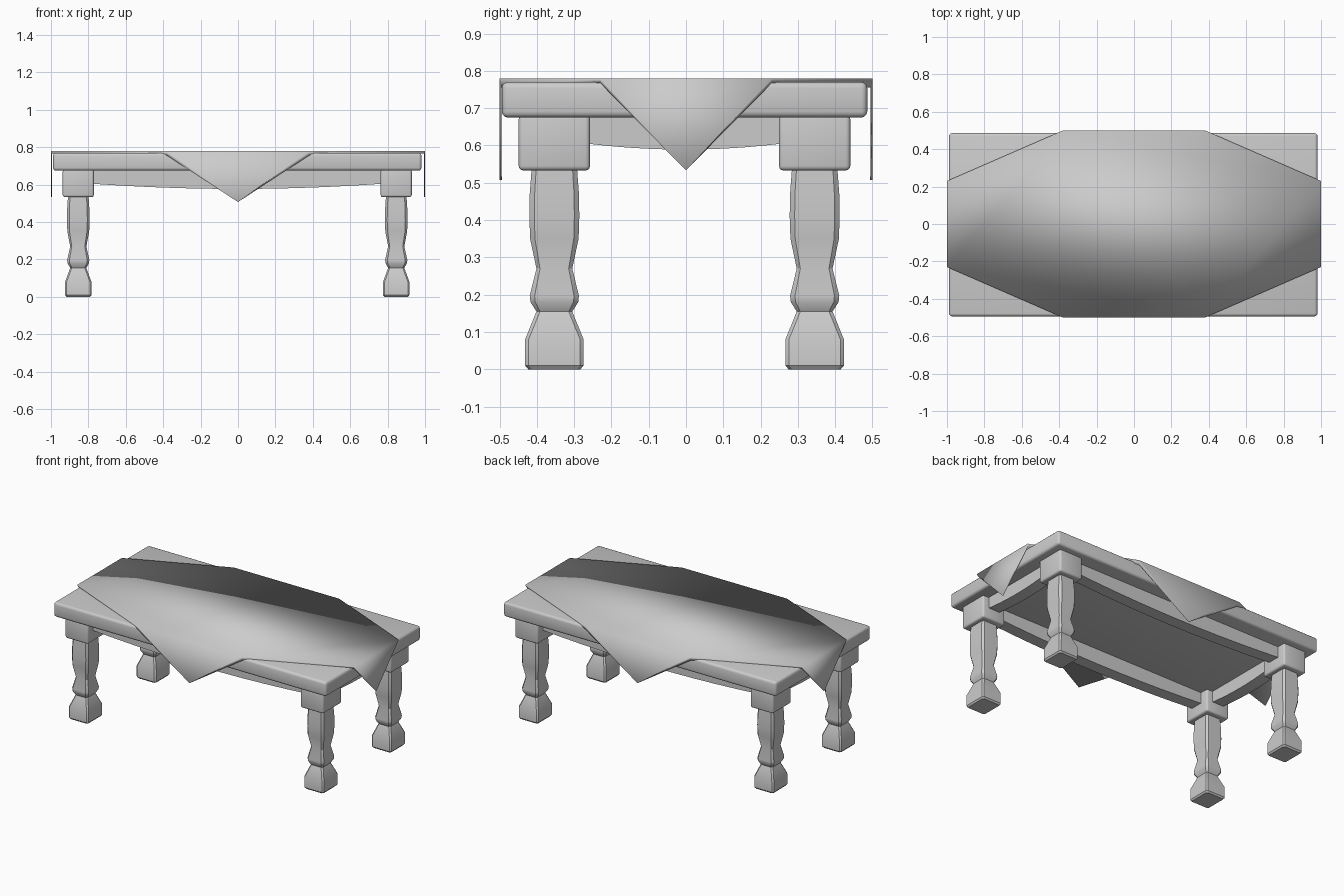
import bpy, bmesh, math

if "Cube" in bpy.data.objects:
    bpy.data.objects.remove(bpy.data.objects["Cube"])

CX, CY = -0.004, -0.004          # table is set very slightly off the cloth centre
LEG_X, LEG_Y = 0.85, 0.349


def finish(bm, name, smooth=35):
    bmesh.ops.recalc_face_normals(bm, faces=bm.faces)
    me = bpy.data.meshes.new(name)
    bm.to_mesh(me)
    bm.free()
    ob = bpy.data.objects.new(name, me)
    bpy.context.collection.objects.link(ob)
    bpy.ops.object.select_all(action='DESELECT')
    bpy.context.view_layer.objects.active = ob
    ob.select_set(True)
    bpy.ops.object.shade_smooth_by_angle(angle=math.radians(smooth))
    return ob


def box(name, centre, size, bevel):
    bm = bmesh.new()
    bmesh.ops.create_cube(bm, size=1)
    for v in bm.verts:
        v.co = [c + a * s for c, a, s in zip(centre, v.co, size)]
    bmesh.ops.bevel(bm, geom=bm.edges[:], offset=bevel, segments=3,
                    profile=0.5, affect='EDGES')
    return finish(bm, name)


def loft_leg(name, x, y):
    # z, half width, corner chamfer as a fraction of the half width
    profile = [(0, .070, .14), (.010, .0785, .12), (.08, .0785, .12),
               (.155, .048, .2), (.18, .064, .2), (.197, .066, .2),
               (.27, .048, .2), (.35, .065, .2), (.41, .067, .2),
               (.47, .066, .2), (.55, .060, .2)]
    bm = bmesh.new()
    rings = []
    for z, h, f in profile:
        k = h * (1 - f)
        pts = [(h, -k), (h, k), (k, h), (-k, h), (-h, k), (-h, -k), (-k, -h), (k, -h)]
        rings.append([bm.verts.new((x + .9 * a, y + b, z)) for a, b in pts])
    for r, s in zip(rings, rings[1:]):
        for i in range(8):
            j = (i + 1) % 8
            bm.faces.new((r[i], r[j], s[j], s[i]))
    bm.faces.new(rings[0])
    bm.faces.new(rings[-1])
    return finish(bm, name, 30)


def rail(name, half, depth, offset, along_x, thick=.08, n=10):
    # apron board whose lower edge bows downward
    bm = bmesh.new()
    rows = []
    for i in range(n + 1):
        t = -1 + 2 * i / n
        low = .605 - depth * (1 - t * t)
        row = []
        for w, z in ((-1, low), (1, low), (1, .69), (-1, .69)):
            a, b = t * half, offset + w * thick / 2
            p = (a + CX, b + CY, z) if along_x else (b + CX, a + CY, z)
            row.append(bm.verts.new(p))
        rows.append(row)
    for r, s in zip(rows, rows[1:]):
        for i in range(4):
            j = (i + 1) % 4
            bm.faces.new((r[i], r[j], s[j], s[i]))
    bm.faces.new(rows[0])
    bm.faces.new(rows[-1])
    return finish(bm, name)


# table top
box("table_top", (CX, CY, .7225), (1.97, .98, .095), .016)

# legs with square blocks
for sx, nx in ((-1, "left"), (1, "right")):
    for sy, ny in ((-1, "front"), (1, "back")):
        x, y = CX + sx * LEG_X, CY + sy * LEG_Y
        loft_leg(f"{ny}_{nx}_leg", x, y)
        box(f"{ny}_{nx}_leg_block", (x, y, .608), (.166, .191, .15), .012)

# bowed apron rails
for s, a, b in ((-1, "front", "left"), (1, "back", "right")):
    rail(f"{a}_apron", .78, .028, s * LEG_Y, True)
    rail(f"{b}_apron", .26, .016, s * LEG_X, False)

# tablecloth: octagonal top with four hanging points
bm = bmesh.new()
Z = .779
octagon = [(1, -.23), (1, .23), (.38, .5), (-.38, .5),
           (-1, .23), (-1, -.23), (-.38, -.5), (.38, -.5)]
top = [bm.verts.new((x, y, Z)) for x, y in octagon]
bm.faces.new(top)
tips = [(1, 0, .533), (0, .5, .507), (-1, 0, .533), (0, -.5, .507)]
for i, tip in enumerate(tips):
    bm.faces.new((top[2 * i + 1], top[2 * i], bm.verts.new(tip)))
cloth = finish(bm, "tablecloth")
mod = cloth.modifiers.new("thickness", 'SOLIDIFY')
mod.thickness = .006
mod.offset = -1
mod.use_even_offset = True
